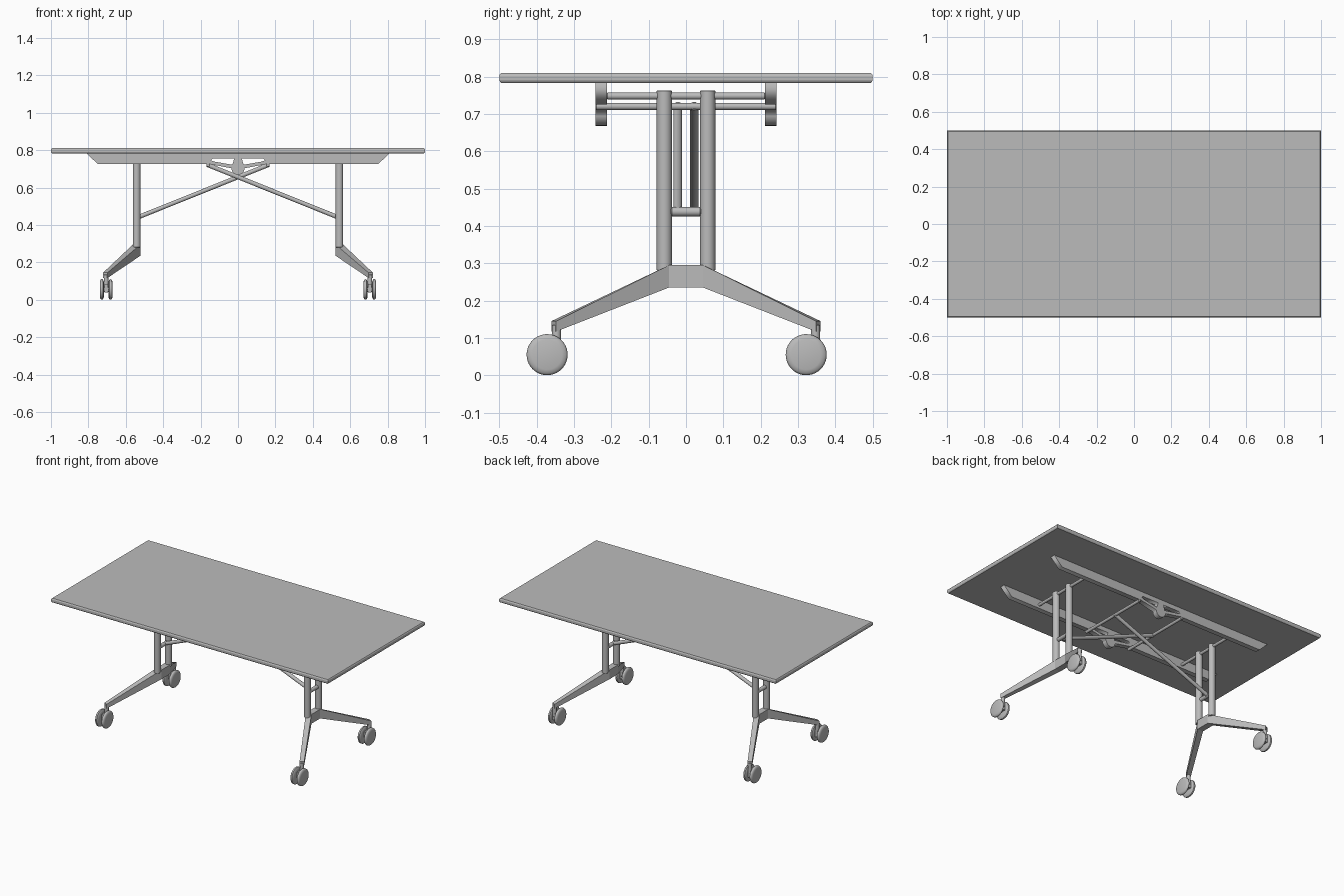
import bpy, bmesh, math
from mathutils import Vector

cube = bpy.data.objects.get("Cube")
if cube:
    bpy.data.objects.remove(cube, do_unlink=True)

GREY = (0.5, 0.5, 0.5, 1)
mat = bpy.data.materials.new("plain grey")
mat.use_nodes = True
mat.diffuse_color = GREY
bsdf = mat.node_tree.nodes["Principled BSDF"]
bsdf.inputs["Base Color"].default_value = GREY
bsdf.inputs["Roughness"].default_value = 0.6


def add_object(name, bm, smooth=False):
    """Turn a bmesh into a linked, coloured object."""
    bmesh.ops.recalc_face_normals(bm, faces=bm.faces)
    me = bpy.data.meshes.new(name)
    bm.to_mesh(me)
    bm.free()
    me.materials.append(mat)
    ob = bpy.data.objects.new(name, me)
    bpy.context.scene.collection.objects.link(ob)
    if smooth:
        bpy.ops.object.select_all(action='DESELECT')
        ob.select_set(True)
        bpy.context.view_layer.objects.active = ob
        bpy.ops.object.shade_smooth_by_angle(angle=math.radians(35))
    return ob


def loft(bm, rings):
    """Skin equal-length rings of points and cap both ends."""
    rows = [[bm.verts.new(p) for p in ring] for ring in rings]
    n = len(rows[0])
    for a, b in zip(rows, rows[1:]):
        for i in range(n):
            j = (i + 1) % n
            bm.faces.new((a[i], a[j], b[j], b[i]))
    bm.faces.new(rows[0])
    bm.faces.new(rows[-1])


def turned(name, start, end, profile, sides=24):
    """Turn (distance, radius) pairs around the line from start to end."""
    start, end = Vector(start), Vector(end)
    axis = (end - start).normalized()
    u = axis.orthogonal().normalized()
    v = axis.cross(u)
    rings = []
    for d, r in profile:
        rings.append([start + axis * d + (u * math.cos(t) + v * math.sin(t)) * r
                      for t in (2 * math.pi * i / sides for i in range(sides))])
    bm = bmesh.new()
    loft(bm, rings)
    return add_object(name, bm, True)


def rod(name, start, end, r, bevel=0.002, sides=24):
    length = (Vector(end) - Vector(start)).length
    return turned(name, start, end, [(0, r - bevel), (bevel, r),
                                     (length - bevel, r), (length, r - bevel)], sides)


def box(name, lo, hi):
    bm = bmesh.new()
    loft(bm, [[(lo[0], lo[1], z), (hi[0], lo[1], z), (hi[0], hi[1], z), (lo[0], hi[1], z)]
              for z in (lo[2], hi[2])])
    return add_object(name, bm)


# Table top with softened long edges and crisp plan corners
bm = bmesh.new()
loft(bm, [[(-1 + c, -0.5 + c, z), (1 - c, -0.5 + c, z), (1 - c, 0.5 - c, z), (-1 + c, 0.5 - c, z)]
          for c, z in [(0.005, 0.783), (0.0015, 0.787), (0, 0.791),
                       (0, 0.802), (0.0015, 0.806), (0.005, 0.81)]])
add_object("table_top", bm)


# Under-top rails: outline with a rounded pivot hub and two slim openings
def rail(name, y):
    hub = [(0.035 * math.cos(a), 0.703 + 0.035 * math.sin(a))
           for a in (math.pi * (1 + i / 12) for i in range(13))]
    outline = ([(-0.81, 0.784), (-0.75, 0.725), (-0.15, 0.725)] + hub +
               [(0.15, 0.725), (0.75, 0.725), (0.81, 0.784)])
    hole = [(-0.135, 0.755), (-0.145, 0.746), (-0.125, 0.738), (-0.03, 0.722), (-0.02, 0.755)]
    cu = bpy.data.curves.new(name, 'CURVE')
    cu.dimensions = '2D'
    cu.fill_mode = 'BOTH'
    cu.extrude = 0.016
    for pts in (outline, hole, [(-x, z) for x, z in hole]):
        sp = cu.splines.new('POLY')
        sp.points.add(len(pts) - 1)
        for p, (x, z) in zip(sp.points, pts):
            p.co = (x, z, 0, 1)
        sp.use_cyclic_u = True
    tmp = bpy.data.objects.new(name + "_curve", cu)
    bpy.context.scene.collection.objects.link(tmp)
    bpy.context.view_layer.update()
    me = bpy.data.meshes.new_from_object(tmp)
    bpy.data.objects.remove(tmp, do_unlink=True)
    bm = bmesh.new()
    bm.from_mesh(me)
    bpy.data.meshes.remove(me)
    bmesh.ops.remove_doubles(bm, verts=bm.verts, dist=1e-5)
    for v in bm.verts:
        v.co = (v.co.x, y - v.co.z, v.co.y)
    add_object(name, bm)


rail("front_rail", -0.227)
rail("back_rail", 0.227)


# One leg set per end
def leg_set(side, s):
    x = s * 0.542
    for end, e in (("front", -1), ("back", 1)):
        tag = f"{side}_{end}"
        rod(f"{tag}_post", (x, e * 0.058, 0.28), (x, e * 0.058, 0.763), 0.0205)

        # Caster: stem, trailing housing, axle and twin wheels
        cx, sy = s * 0.705, e * 0.347
        wy = sy - 0.025
        rod(f"{tag}_caster_stem", (cx, sy, 0.06), (cx, sy, 0.135), 0.012)
        box(f"{tag}_caster_housing", (cx - 0.009, wy - 0.015, 0.04),
            (cx + 0.009, sy + 0.01, 0.085))
        rod(f"{tag}_caster_axle", (cx - 0.03, wy, 0.055), (cx + 0.03, wy, 0.055), 0.014)
        for wheel, w in (("inner", -s), ("outer", s)):
            turned(f"{tag}_{wheel}_wheel", (cx + w * 0.012, wy, 0.055),
                   (cx + w * 0.035, wy, 0.055),
                   [(0, 0.04), (0.002, 0.046), (0.006, 0.054), (0.010, 0.055),
                    (0.015, 0.054), (0.019, 0.05), (0.022, 0.04)], 40)

    # Spread foot: tapered arms running out from a central block
    rings = []
    for e in (-1, 1):
        tip = []
        for w, z in ((-0.0135, 0.117), (0.0135, 0.117), (0.0135, 0.145), (-0.0135, 0.145)):
            tip.append((s * (0.709 + 0.89 * w), e * (0.354 - 0.46 * w), z))
        block = [(s * px, e * 0.045, z) for px, z in
                 ((0.522, 0.235), (0.562, 0.235), (0.562, 0.295), (0.522, 0.295))]
        rings += [tip, block] if e < 0 else [block, tip]
    bm = bmesh.new()
    loft(bm, rings)
    add_object(f"{side}_foot", bm)

    # Bars across the posts and between the rails
    rod(f"{side}_post_crossbar", (x, -0.041, 0.438), (x, 0.041, 0.438), 0.0125, 0.003)
    rod(f"{side}_pivot_rod", (x, -0.212, 0.748), (x, 0.212, 0.748), 0.0095)
    rod(f"{side}_latch_rod", (s * 0.16, -0.242, 0.72), (s * 0.16, 0.242, 0.72), 0.0095)

    # Diagonal brace up to the opposite latch rod
    y = -0.022 * s
    rod(f"{side}_brace", (x, y, 0.438), (-s * 0.165, y, 0.722), 0.0115)


leg_set("left", 1)
leg_set("right", -1)
